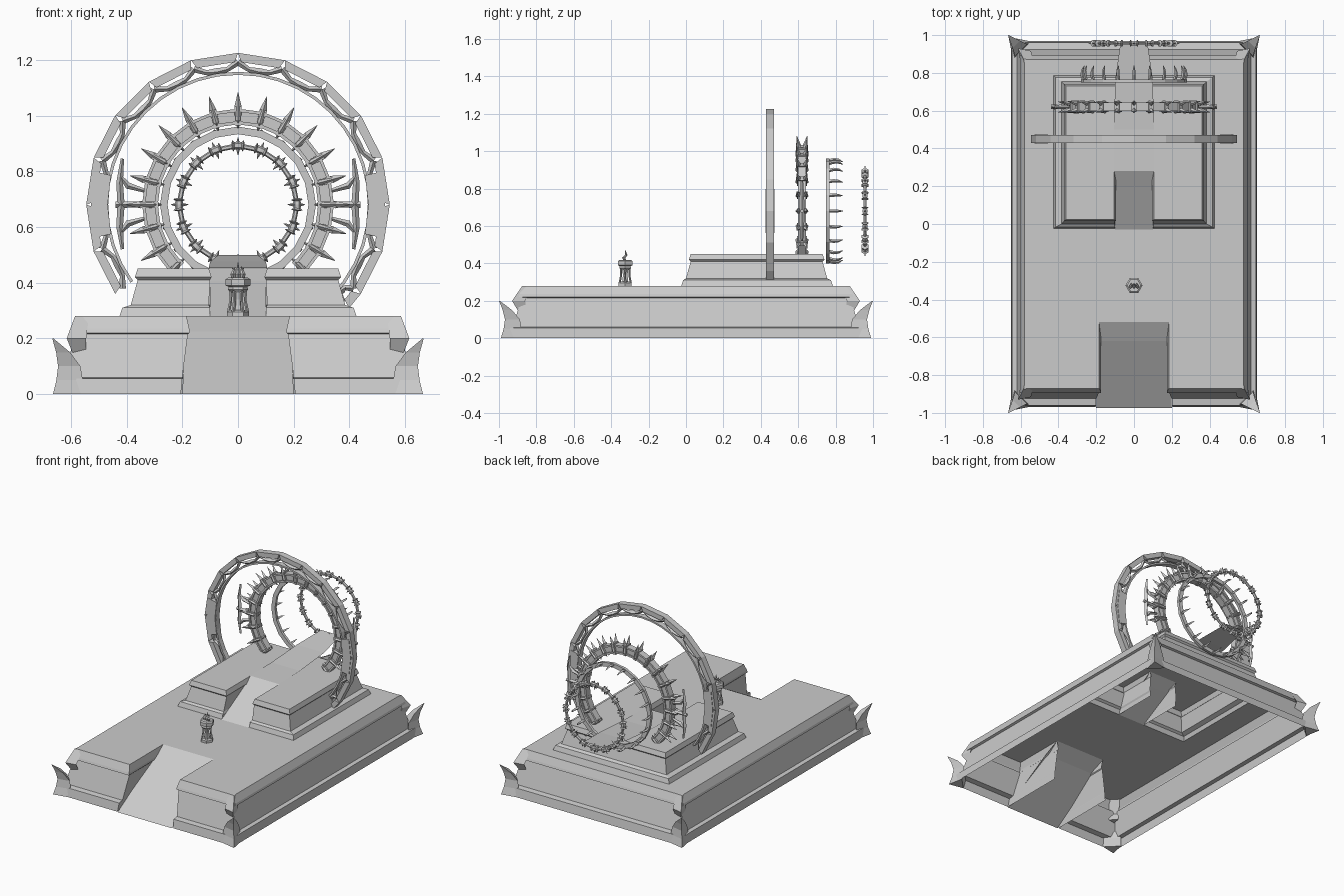
import bpy, bmesh
from math import sin, cos, radians, pi
from mathutils import Vector

if "Cube" in bpy.data.objects:
    bpy.data.objects.remove(bpy.data.objects["Cube"])

CZ = 0.68  # shared height of the ring centres


def finish(name, bm, recalc=True):
    if recalc:
        bmesh.ops.recalc_face_normals(bm, faces=bm.faces)
    me = bpy.data.meshes.new(name)
    bm.to_mesh(me)
    bm.free()
    ob = bpy.data.objects.new(name, me)
    bpy.context.collection.objects.link(ob)
    return ob


def loft(bm, loops, caps=True, skip=()):
    rows = [[bm.verts.new(p) for p in lp] for lp in loops]
    n = len(rows[0])
    for a, b in zip(rows, rows[1:]):
        for i in range(n):
            if i not in skip:
                j = (i + 1) % n
                bm.faces.new((a[i], a[j], b[j], b[i]))
    if caps:
        bm.faces.new(rows[0][::-1])
        bm.faces.new(rows[-1])


def bar(bm, pts, radii, sides=4):
    """Tapered prism following a short path."""
    pts = [Vector(p) for p in pts]
    loops = []
    for i, p in enumerate(pts):
        d = (pts[min(i + 1, len(pts) - 1)] - pts[max(i - 1, 0)]).normalized()
        u = d.cross(Vector((0, 1, 0) if abs(d.y) < 0.8 else (1, 0, 0))).normalized()
        v = d.cross(u)
        loops.append([p + radii[i] * (u * cos(2 * pi * k / sides) + v * sin(2 * pi * k / sides))
                      for k in range(sides)])
    loft(bm, loops)


def polar(r, deg, y):
    a = radians(deg)
    return (r * cos(a), y, CZ + r * sin(a))


def slab(bm, r0, r1, a0, a1, y, h, trim=0.0):
    """Straight ring segment; trim shortens its inner edge."""
    loft(bm, [[polar(r0, a0 + trim, yy), polar(r1, a0, yy), polar(r1, a1, yy), polar(r0, a1 - trim, yy)]
              for yy in (y - h, y + h)])


def terrace(name, levels, notch_y, rects):
    """Hollow stepped tier with a ramp notch; levels = z, x, front, back, notch half width."""
    bm = bmesh.new()
    loft(bm, [[(-x, y1, z), (-x, y0, z), (-w, y0, z), (-w, notch_y, z),
               (w, notch_y, z), (w, y0, z), (x, y0, z), (x, y1, z)]
              for z, x, y0, y1, w in levels], caps=False, skip=(3,))
    z = levels[-1][0]
    for xa, xb, ya, yb in rects:
        bm.faces.new([bm.verts.new(p) for p in ((xa, ya, z), (xb, ya, z), (xb, yb, z), (xa, yb, z))])
    finish(name, bm, False)


def strip(name, rows):
    bm = bmesh.new()
    vs = [(bm.verts.new((-w, y, z)), bm.verts.new((w, y, z))) for w, y, z in rows]
    for a, b in zip(vs, vs[1:]):
        bm.faces.new((a[0], a[1], b[1], b[0]))
    finish(name, bm, False)


# Lower terrace, open below and under the upper tier
terrace("lower_terrace",
        [(0, .65, -.97, .97, .205), (.055, .645, -.96, .96, .20), (.06, .62, -.925, .925, .20),
         (.215, .588, -.88, .88, .18), (.22, .603, -.895, .895, .175), (.235, .60, -.89, .89, .175),
         (.28, .58, -.87, .87, .185)], -.52,
        [(-.58, -.185, -.87, -.52), (.185, .58, -.87, -.52), (-.58, .58, -.52, -.025),
         (-.58, -.42, -.025, .785), (.42, .58, -.025, .785), (-.58, .58, .785, .87)])
strip("lower_ramp", [(.20, -.975, 0), (.19, -.62, .225), (.185, -.52, .28)])

# Upper tier
terrace("upper_tier",
        [(.28, .425, -.025, .785, .10), (.31, .415, -.015, .775, .10), (.32, .385, .0, .755, .105),
         (.41, .36, .025, .73, .10), (.42, .37, .015, .74, .095), (.45, .36, .025, .73, .105)], .28,
        [(-.36, -.105, .025, .28), (.105, .36, .025, .28), (-.36, .36, .28, .73)])
strip("upper_ramp", [(.10, -.03, .28), (.10, .20, .405), (.105, .28, .451)])
strip("rear_bridge", [(.105, .28, .452), (.105, .50, .455), (.10, .76, .475), (.07, .97, .50)])

# Corner horns and the overhanging blocks above them
for sx in (-1, 1):
    for sy in (-1, 1):
        for name, prof in (("corner_horn", [(0, .664, .99, .10), (.05, .652, .975, .095), (.10, .646, .968, .08),
                                            (.15, .653, .98, .05), (.20, .667, 1.0, .004)]),
                           ("corner_block", [(.15, .595, .90, .05), (.20, .615, .93, .07), (.28, .585, .875, .05)])):
            bm = bmesh.new()
            loft(bm, [[(sx * x, sy * y, z), (sx * (x - w), sy * (y - w * .2), z), (sx * (x - w * .2), sy * (y - w), z)]
                      for z, x, y, w in prof])
            finish(name, bm)

# Large outer ring: trimmed slabs, lattice and inner hoop
bm = bmesh.new()
Y1 = .45
for k in range(-3, 12):
    a = 18 * k + 18
    lo, hi = max(a - 18, -43), min(a, 223)
    if hi - lo < 2:
        continue
    slab(bm, .512, .545, lo, hi, Y1, .021, 1.3)
    m = (lo + hi) / 2
    for p, q in ((lo, m), (m, hi)):
        slab(bm, .466, .477, p, q, Y1, .018)
    bar(bm, [polar(.512, lo, Y1), polar(.487, (lo + m) / 2, Y1), polar(.482, m, Y1),
             polar(.487, (hi + m) / 2, Y1), polar(.512, hi, Y1)], [.012, .009, .014, .009, .012])
for c in (0, 180):
    slab(bm, .468, .528, c - 13, c, Y1, .024)
    slab(bm, .468, .528, c, c + 13, Y1, .024)
finish("outer_ring", bm)

# Spiked ring
bm = bmesh.new()
Y2 = .62
for k in range(19):
    a = -45 + 15 * k
    if k < 18:
        slab(bm, .300, .338, a, a + 15, Y2, .014)
        slab(bm, .288, .300, a, a + 15, Y2, .022)
        slab(bm, .332, .343, a + 2, a + 13, Y2, .022)
    slab(bm, .285, .352, a - 2, a + 2, Y2, .026)
    for s in (-1, 1):
        bar(bm, [polar(.275, a, Y2 + s * .010), polar(.305, a, Y2 + s * .024),
                 polar(.352, a, Y2 + s * .018), polar(.402, a, Y2 + s * .028)], [.003, .011, .013, .001])
finish("spiked_ring", bm)

# Side tridents beside the spiked ring
for s in (-1, 1):
    bm = bmesh.new()
    bar(bm, [(s * .415, Y2, .52), (s * .425, Y2, .60), (s * .42, Y2, .68), (s * .425, Y2, .76), (s * .415, Y2, .845)],
        [.006, .012, .013, .012, .006])
    for t in (-1, 1):
        bar(bm, [(s * .425, Y2, CZ + t * .105), (s * .395, Y2, CZ + t * .068), (s * .335, Y2, CZ + t * .05)],
            [.005, .012, .007])
    bar(bm, [(s * .44, Y2, CZ), (s * .34, Y2, CZ)], [.012, .01])
    finish("side_trident", bm)

# Clawed ring with claws bending backwards
bm = bmesh.new()
for k in range(20):
    a = 18 * k
    slab(bm, .253, .280, a, a + 18, .757, .009)
    bar(bm, [polar(.268, a, .765), polar(.275, a, .79), polar(.273, a, .815), polar(.262, a, .84)],
        [.009, .009, .007, .001])
finish("clawed_ring", bm)

# Rear ring with spindle beads
bm = bmesh.new()
Y4 = .957
for k in range(16):
    a = 22.5 * k
    bar(bm, [polar(.212, a, Y4), polar(.212, a + 22.5, Y4)], [.009, .009], 6)
    path = [polar(.212, a + d, Y4) for d in (-6, -5, -3.5, 0, 3.5, 5, 6)]
    bar(bm, path, [.011, .021, .013, .015, .013, .021, .011], 6)
    bar(bm, [polar(.178, a, Y4), polar(.21, a, Y4), polar(.241, a, Y4)], [.001, .010, .001])
finish("rear_ring", bm)

# Hexagonal brazier with legs, bowl and flame
bm = bmesh.new()
BY = -.325
for prof in ([(.28, .040), (.295, .040), (.302, .030)],
             [(.30, .018), (.34, .014), (.37, .020)],
             [(.365, .026), (.375, .036), (.385, .034), (.39, .045), (.412, .045), (.418, .036)]):
    loft(bm, [[(r * cos(pi * i / 3), BY + r * sin(pi * i / 3), z) for i in range(6)] for z, r in prof])
for i in range(6):
    c, s = cos(pi * i / 3), sin(pi * i / 3)
    bar(bm, [(r * c, BY + r * s, z) for z, r in ((.295, .034), (.335, .026), (.372, .026))], [.006, .005, .006])
finish("brazier", bm)
bm = bmesh.new()
for x, top in ((-.014, .455), (.0, .472), (.014, .458)):
    bar(bm, [(x, BY, .412), (x * 1.3, BY - .008, .43), (x, BY + .006, .445), (x * .9, BY, top)],
        [.008, .009, .006, .001])
finish("flame", bm)
